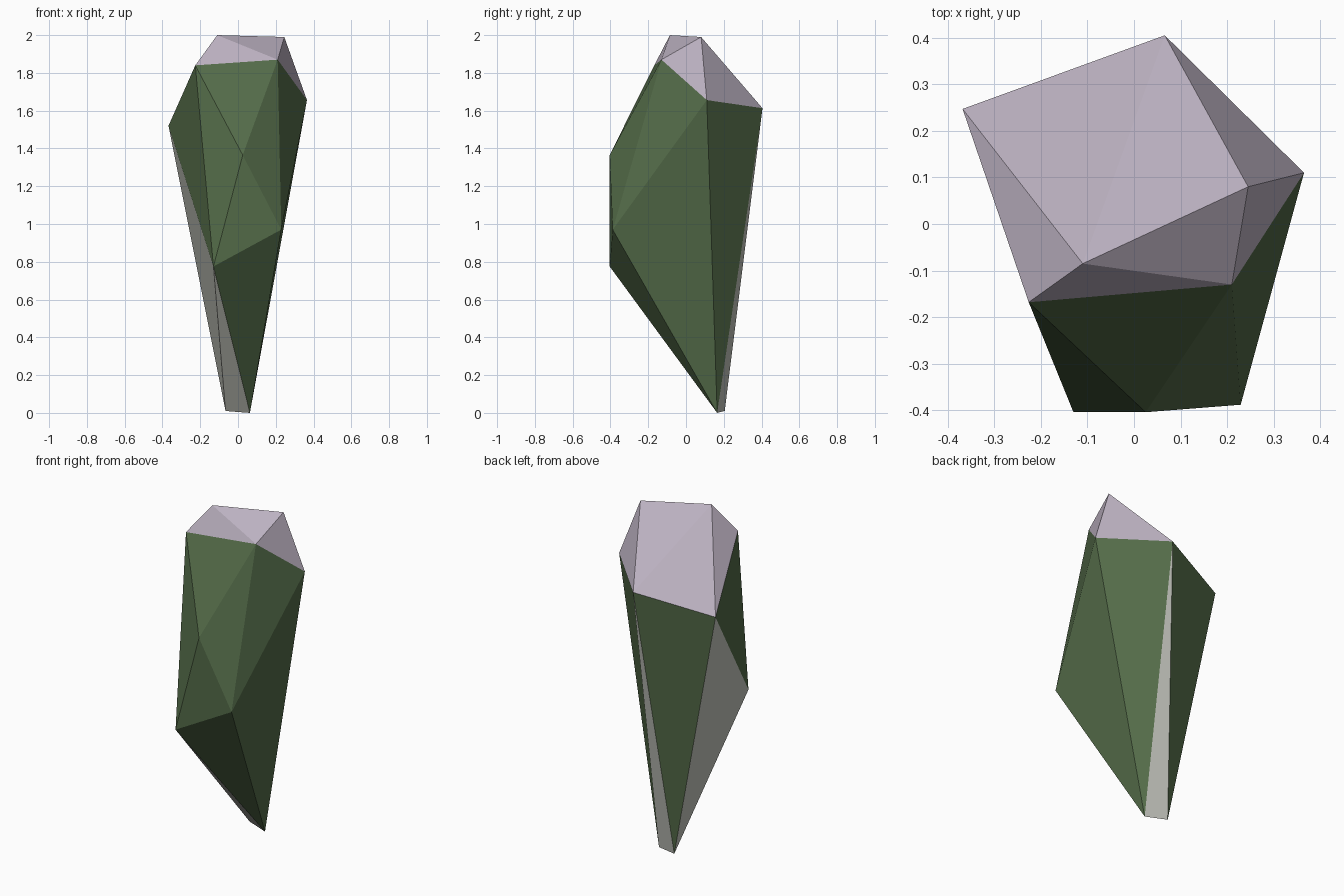
import bpy
import bmesh

if "Cube" in bpy.data.objects:
    bpy.data.objects.remove(bpy.data.objects["Cube"])


def material(name, rgb):
    m = bpy.data.materials.new(name)
    m.diffuse_color = (*rgb, 1.0)
    m.use_nodes = True
    m.node_tree.nodes["Principled BSDF"].inputs["Base Color"].default_value = m.diffuse_color
    return m


# Corners of the tall faceted rock, from the crown down to the foot
corners = {
    "A": (-0.11, -0.085, 2.0), "B": (0.245, 0.08, 1.99),
    "C": (0.21, -0.13, 1.87), "D": (-0.226, -0.168, 1.84),
    "E": (-0.368, 0.247, 1.52), "F": (0.066, 0.405, 1.613),
    "G": (0.365, 0.11, 1.656), "H": (0.025, -0.404, 1.365),
    "I": (-0.13, -0.404, 0.775), "J": (0.229, -0.388, 0.97),
    "K": (0.063, 0.165, 0.0), "L": (-0.066, 0.205, 0.01),
}

# Facets grouped by colour: pale crown, mossy sides, bare stone underside
facets = [
    (material("pale lavender", (0.50, 0.44, 0.53)),
     "EFA FBA ABC ACD EAD BGC BFG"),
    (material("moss green", (0.088, 0.148, 0.066)),
     "DCH DHI HCJ HIJ CGJ EDI IJK JGK GFK FEL"),
    (material("stone grey", (0.55, 0.56, 0.51)),
     "ELI ILK FKL"),
]

mesh = bpy.data.meshes.new("mossy_rock")
rock = bpy.data.objects.new("mossy_rock", mesh)
bpy.context.collection.objects.link(rock)

bm = bmesh.new()
verts = {key: bm.verts.new(co) for key, co in corners.items()}
for index, (mat, names) in enumerate(facets):
    mesh.materials.append(mat)
    for name in names.split():
        face = bm.faces.new([verts[key] for key in name])
        face.material_index = index
        face.smooth = False
bmesh.ops.recalc_face_normals(bm, faces=bm.faces[:])
bm.to_mesh(mesh)
bm.free()
